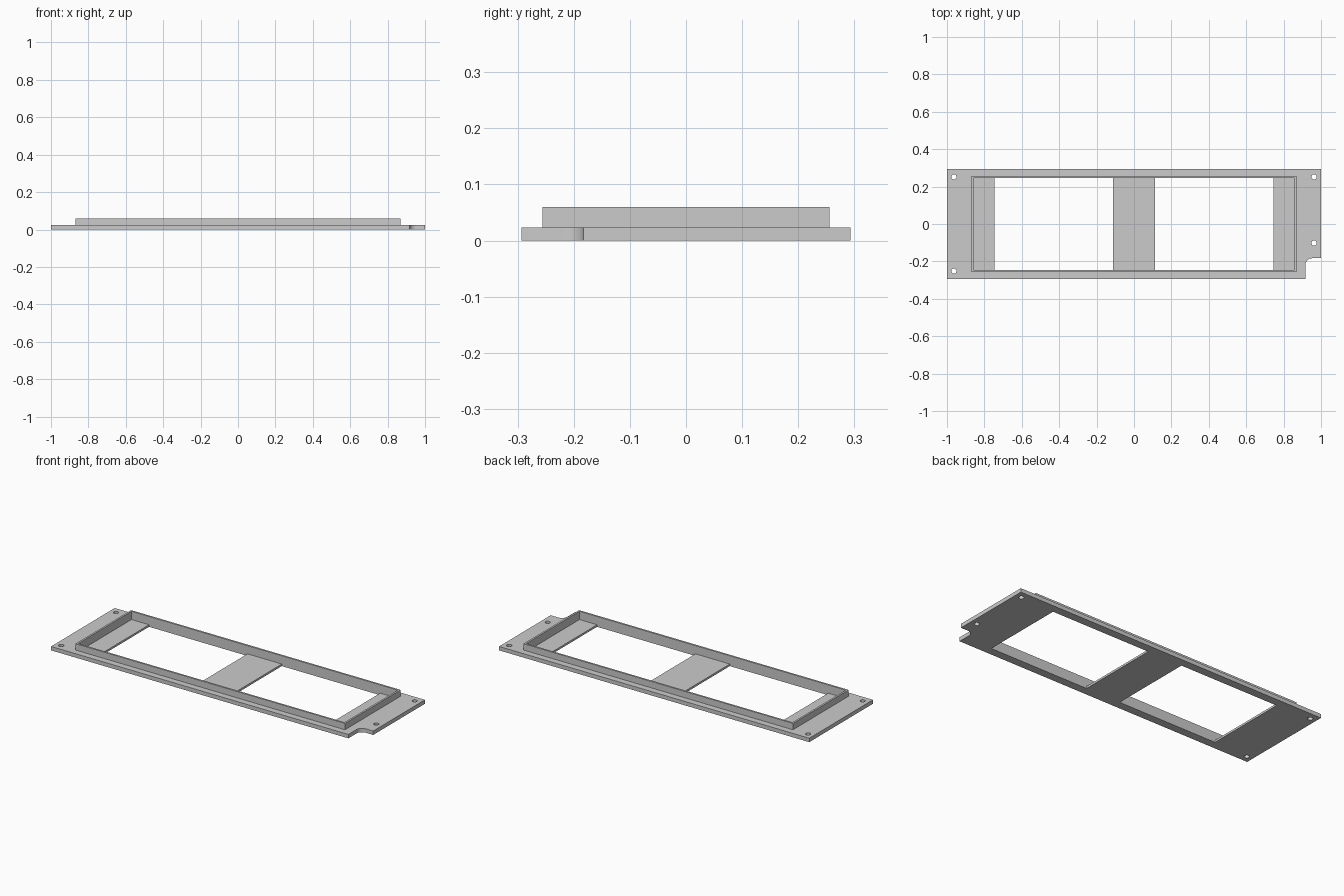
import bpy, bmesh
from math import sin, cos, pi

if "Cube" in bpy.data.objects:
    bpy.data.objects.remove(bpy.data.objects["Cube"])


def prism(name, outline, z0, z1):
    """Extrude a counter-clockwise xy outline from z0 to z1."""
    bm = bmesh.new()
    base = bm.faces.new([bm.verts.new((x, y, z0)) for x, y in outline])
    top = bmesh.ops.extrude_face_region(bm, geom=[base])["geom"]
    verts = [v for v in top if isinstance(v, bmesh.types.BMVert)]
    bmesh.ops.translate(bm, verts=verts, vec=(0, 0, z1 - z0))
    bmesh.ops.recalc_face_normals(bm, faces=bm.faces)
    me = bpy.data.meshes.new(name)
    bm.to_mesh(me)
    bm.free()
    ob = bpy.data.objects.new(name, me)
    bpy.context.collection.objects.link(ob)
    return ob


def rect(x0, x1, y0, y1):
    return [(x0, y0), (x1, y0), (x1, y1), (x0, y1)]


def circle(cx, cy, r, n=32):
    return [(cx + r * cos(2 * pi * i / n), cy + r * sin(2 * pi * i / n)) for i in range(n)]


def combine(target, tool, operation):
    """Apply a boolean and discard the helper object."""
    tool.hide_render = True
    mod = target.modifiers.new("bool", "BOOLEAN")
    mod.operation, mod.solver, mod.object = operation, "EXACT", tool
    bpy.context.view_layer.objects.active = target
    bpy.ops.object.modifier_apply(modifier=mod.name)
    bpy.data.objects.remove(tool)


W, D = 1.0, 0.293            # plate half sizes
PLATE, FLOOR, RIM = 0.023, 0.012, 0.06

# base plate with a filleted corner notch
nx, ny, r = 0.917, -0.183, 0.035
fillet = [(nx + r - r * cos(a), ny - r + r * sin(a)) for a in [pi / 2 * i / 10 for i in range(11)]]
plate = prism("bezel_plate", [(-W, -D), (nx, -D)] + fillet + [(W, ny), (W, D), (-W, D)], 0, PLATE)

# raised rim, hollowed down to a thin floor
combine(plate, prism("rim_block", rect(-0.869, 0.869, -0.256, 0.256), 0.008, RIM), "UNION")
combine(plate, prism("pocket", rect(-0.858, 0.858, -0.245, 0.245), FLOOR, 0.1), "DIFFERENCE")

# two windows either side of the centre bar
for x0, x1 in ((-0.745, -0.111), (0.111, 0.745)):
    combine(plate, prism("window", rect(x0, x1, -0.245, 0.245), -0.05, 0.05), "DIFFERENCE")

# screw holes
for x, y in ((-0.963, 0.252), (0.963, 0.252), (0.963, -0.102), (-0.963, -0.252)):
    combine(plate, prism("hole", circle(x, y, 0.014), -0.05, 0.05), "DIFFERENCE")

# smooth curved walls, sharp edges
plate.select_set(True)
bpy.context.view_layer.objects.active = plate
bpy.ops.object.shade_smooth_by_angle(angle=0.52)
